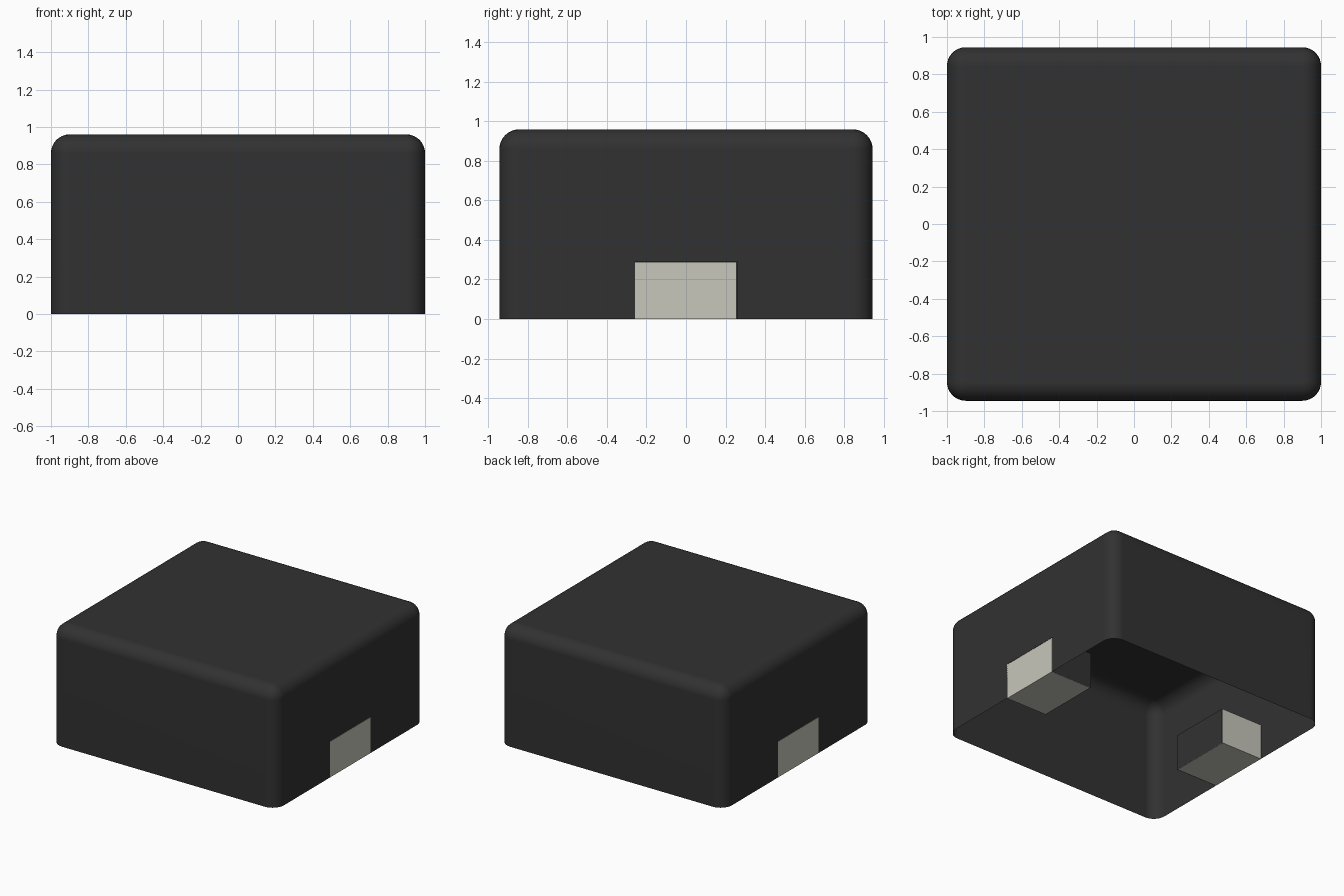
import bpy
import bmesh

default = bpy.data.objects.get("Cube")
if default:
    bpy.data.objects.remove(default, do_unlink=True)

# Overall sizes
HALF_X, HALF_Y, HEIGHT, RADIUS = 1.0, 0.945, 0.96, 0.10
PAD_Y, PAD_H, PAD_DEPTH = 0.257, 0.29, 0.37
GAP = 0.002


def make_material(name, color):
    mat = bpy.data.materials.new(name)
    mat.use_nodes = True
    mat.diffuse_color = (*color, 1)
    mat.node_tree.nodes["Principled BSDF"].inputs["Base Color"].default_value = (*color, 1)
    return mat


def make_box(name, low, high, mat):
    """Box between two opposite corners."""
    bm = bmesh.new()
    bmesh.ops.create_cube(bm, size=1)
    for v in bm.verts:
        v.co = [low[i] if v.co[i] < 0 else high[i] for i in range(3)]
    mesh = bpy.data.meshes.new(name)
    bm.to_mesh(mesh)
    bm.free()
    mesh.materials.append(mat)
    obj = bpy.data.objects.new(name, mesh)
    bpy.context.collection.objects.link(obj)
    return obj


def activate(obj):
    bpy.ops.object.select_all(action='DESELECT')
    obj.select_set(True)
    bpy.context.view_layer.objects.active = obj


black = make_material("matte black", (0.031, 0.031, 0.031))
cream = make_material("pale grey metal", (0.57, 0.57, 0.50))

# Housing: block with rounded top and upright edges
housing = make_box("housing", (-HALF_X, -HALF_Y, 0), (HALF_X, HALF_Y, HEIGHT), black)
bm = bmesh.new()
bm.from_mesh(housing.data)
rounded = [e for e in bm.edges if max(v.co.z for v in e.verts) > 0.5]
bmesh.ops.bevel(bm, geom=rounded, offset=RADIUS, segments=8, profile=0.5, affect='EDGES')
bm.to_mesh(housing.data)
bm.free()

# Pockets for the two contacts, one in each end
for side in (-1, 1):
    xs = sorted((side * (HALF_X - PAD_DEPTH), side * (HALF_X + 0.1)))
    cutter = make_box("pocket_cutter", (xs[0], -PAD_Y, -0.1), (xs[1], PAD_Y, PAD_H), black)
    cutter.hide_render = True
    activate(housing)
    cut = housing.modifiers.new("pocket", 'BOOLEAN')
    cut.operation = 'DIFFERENCE'
    cut.solver = 'EXACT'
    cut.object = cutter
    bpy.ops.object.modifier_apply(modifier=cut.name)
    bpy.data.objects.remove(cutter, do_unlink=True)

# Open the underside so the housing is a hollow shell
bm = bmesh.new()
bm.from_mesh(housing.data)
floor = [f for f in bm.faces if all(abs(v.co.z) < 0.001 for v in f.verts)]
bmesh.ops.delete(bm, geom=floor, context='FACES')
bm.to_mesh(housing.data)
bm.free()

activate(housing)
bpy.ops.object.shade_smooth_by_angle(angle=0.7)
weighted = housing.modifiers.new("flat_panels", 'WEIGHTED_NORMAL')
weighted.keep_sharp = True

# Contacts: flush with the ends, each showing one bare flank inside the shell
for name, side in (("right_contact", -1), ("left_contact", 1)):
    xs = sorted((side * (HALF_X - PAD_DEPTH + GAP), side * HALF_X))
    ys = sorted((-side * (PAD_Y + GAP), side * (PAD_Y - GAP)))
    make_box(name, (xs[0], ys[0], 0), (xs[1], ys[1], PAD_H - GAP), cream)
